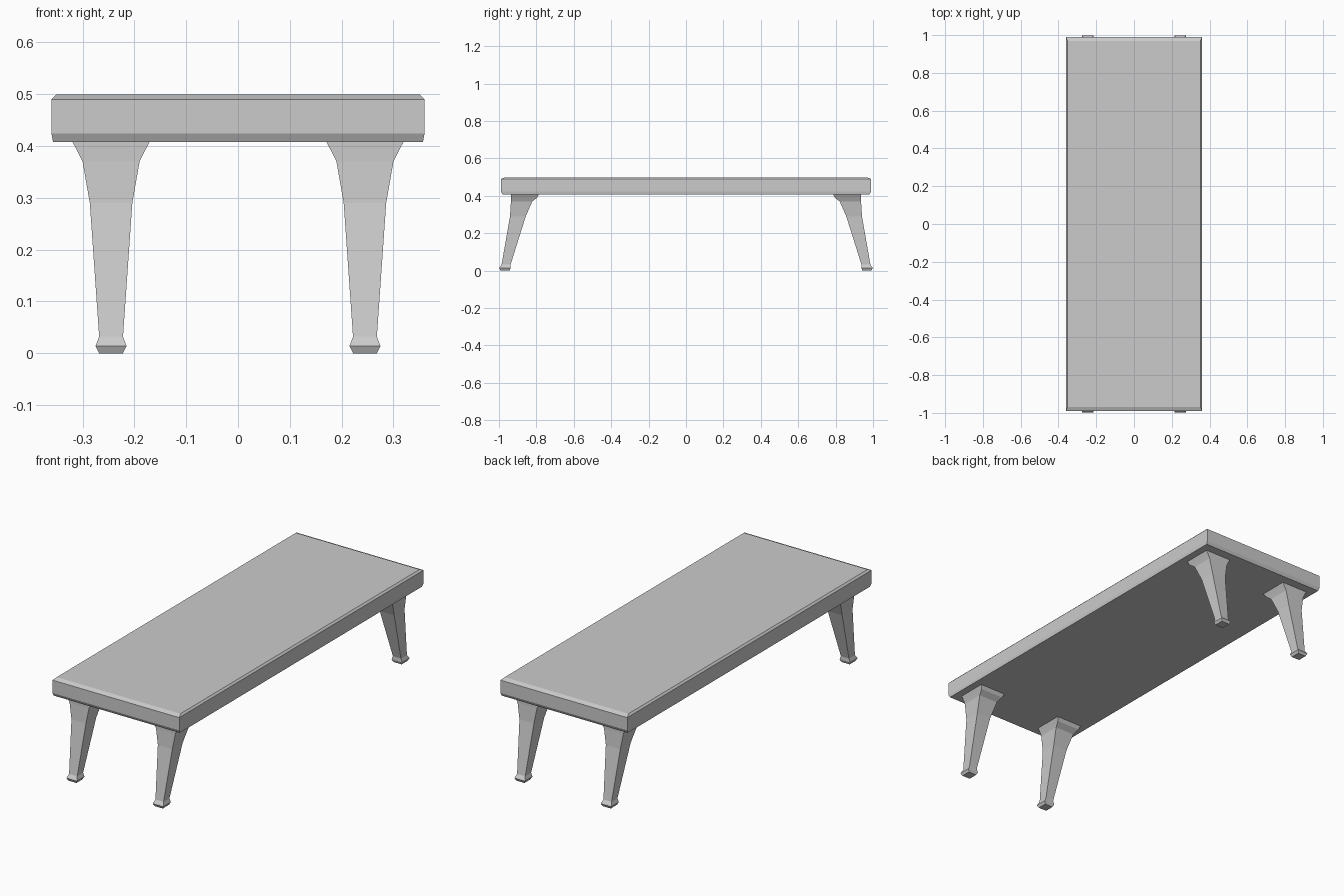
import bpy

if "Cube" in bpy.data.objects:
    bpy.data.objects.remove(bpy.data.objects["Cube"])


def loft(name, sections):
    """Stack of rectangles (z, x0, x1, y0, y1) joined into a closed solid."""
    verts, faces = [], []
    for z, x0, x1, y0, y1 in sections:
        verts += [(x0, y0, z), (x1, y0, z), (x1, y1, z), (x0, y1, z)]
    for s in range(len(sections) - 1):
        for i in range(4):
            a, b = s * 4 + i, s * 4 + (i + 1) % 4
            faces.append((a, b, b + 4, a + 4))
    last = len(verts) - 4
    faces.append((3, 2, 1, 0))
    faces.append((last, last + 1, last + 2, last + 3))
    mesh = bpy.data.meshes.new(name)
    mesh.from_pydata(verts, [], faces)
    obj = bpy.data.objects.new(name, mesh)
    bpy.context.collection.objects.link(obj)
    return obj


# Table top: slab with chamfered upper and lower rims (z, half x, half y)
slab = [(0.408, 0.357, 0.982), (0.424, 0.36, 0.99),
        (0.49, 0.36, 0.99), (0.499, 0.351, 0.968)]
loft("table_top", [(z, -x, x, -y, y) for z, x, y in slab])

# Legs: square, splayed outward along y, flared at top and foot
leg_sections = [
    (0.000, 0.222, 0.268, 0.943, 0.992),
    (0.014, 0.215, 0.275, 0.937, 0.999),
    (0.032, 0.222, 0.268, 0.938, 0.986),
    (0.290, 0.204, 0.286, 0.857, 0.941),
    (0.370, 0.190, 0.300, 0.822, 0.936),
    (0.390, 0.180, 0.310, 0.796, 0.936),
    (0.409, 0.170, 0.320, 0.786, 0.936),
]
legs = loft("legs", leg_sections)
mirror = legs.modifiers.new("mirror", 'MIRROR')
mirror.use_axis = (True, True, False)
